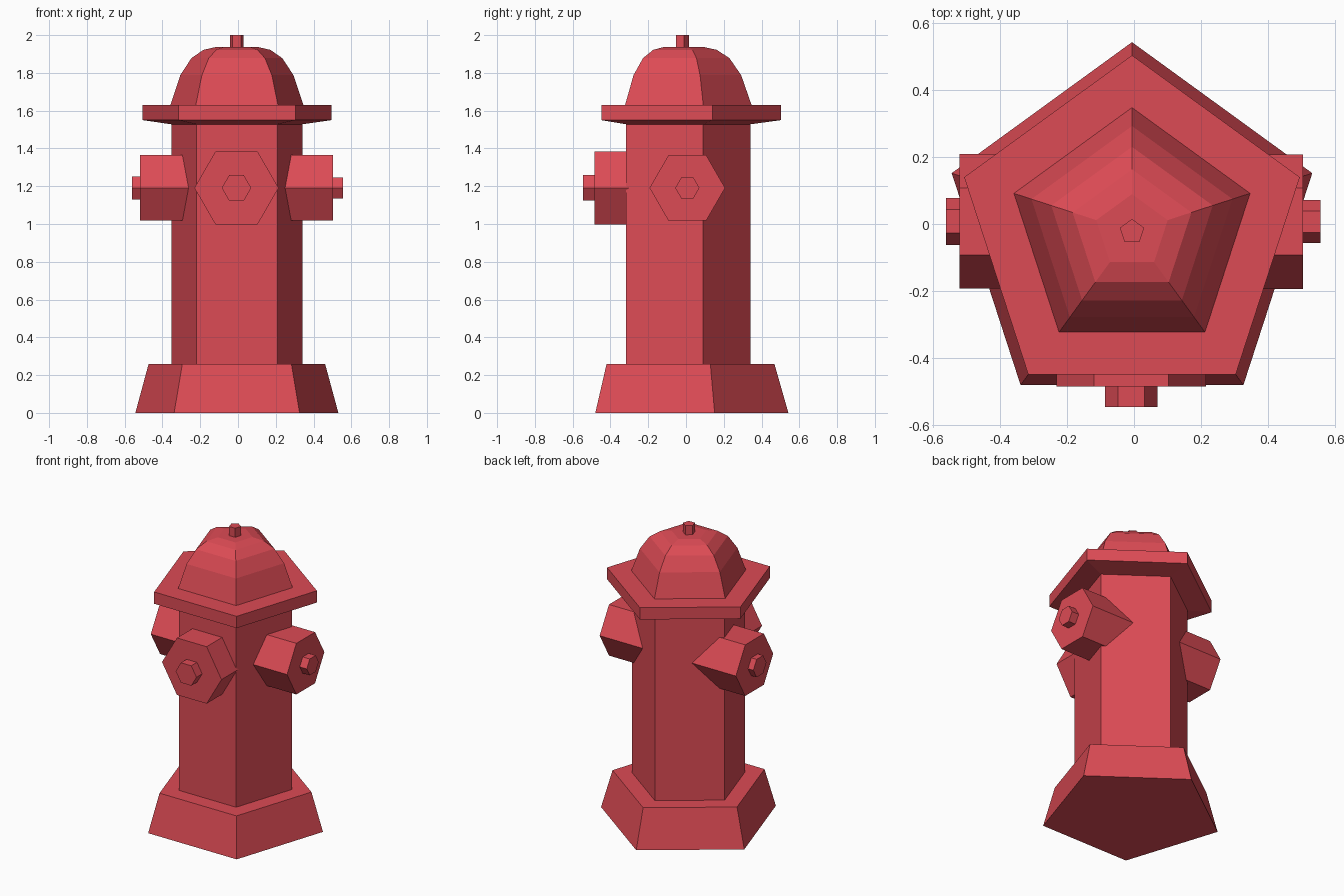
import bpy, bmesh
from math import pi, sin, cos
from mathutils import Matrix, Vector

if "Cube" in bpy.data.objects:
    bpy.data.objects.remove(bpy.data.objects["Cube"])

red = bpy.data.materials.new("red_paint")
red.diffuse_color = (0.72, 0.07, 0.09, 1)
red.use_nodes = True
red.node_tree.nodes["Principled BSDF"].inputs["Base Color"].default_value = red.diffuse_color

AXIS = Matrix.Translation((-0.006, -0.023, 0)) @ Matrix.Rotation(pi / 2, 4, 'Z')


def lathe(name, profile, sides, matrix):
    """Flat-sided solid from (radius, height) rings, capped at both ends."""
    bm = bmesh.new()
    rings = []
    for r, z in profile:
        rings.append([bm.verts.new((r * cos(2 * pi * i / sides), r * sin(2 * pi * i / sides), z))
                      for i in range(sides)])
    for a, b in zip(rings, rings[1:]):
        for i in range(sides):
            j = (i + 1) % sides
            bm.faces.new((a[i], a[j], b[j], b[i]))
    bm.faces.new(rings[0][::-1])
    bm.faces.new(rings[-1])
    bm.transform(matrix)
    bmesh.ops.recalc_face_normals(bm, faces=bm.faces)
    mesh = bpy.data.meshes.new(name)
    bm.to_mesh(mesh)
    bm.free()
    mesh.materials.append(red)
    obj = bpy.data.objects.new(name, mesh)
    bpy.context.collection.objects.link(obj)
    return obj


# Five-sided main column, bottom to top
lathe("base", [(0.565, 0), (0.491, 0.26)], 5, AXIS)
lathe("body", [(0.365, 0.2), (0.365, 1.54)], 5, AXIS)
lathe("collar", [(0.365, 1.528), (0.526, 1.55), (0.526, 1.63)], 5, AXIS)
lathe("dome", [(0.370, 1.62), (0.370, 1.63), (0.315, 1.788), (0.253, 1.878),
               (0.186, 1.922), (0.112, 1.938)], 5, AXIS)
lathe("top_knob", [(0.038, 1.92), (0.038, 2.0)], 5, AXIS)


# Hexagonal outlets, each a wide cap with a small nut on its end
def outlet(name, turn, centre, start, cap_end, cap_r, nut_end, nut_r):
    m = (Matrix.Translation(Vector(centre)) @ Matrix.Rotation(turn, 4, 'Z')
         @ Matrix.Rotation(pi / 2, 4, 'X'))
    lathe(name + "_cap", [(cap_r, start), (cap_r, cap_end)], 6, m)
    lathe(name + "_nut", [(nut_r, cap_end - 0.03), (nut_r, nut_end)], 6, m)


outlet("front_outlet", 0, (-0.008, 0, 1.191), 0.1, 0.484, 0.223, 0.545, 0.078)
outlet("right_outlet", pi / 2, (0, 0.007, 1.191), 0.1, 0.503, 0.2, 0.556, 0.064)
outlet("left_outlet", -pi / 2, (0, 0.008, 1.191), 0.1, 0.52, 0.2, 0.56, 0.07)
